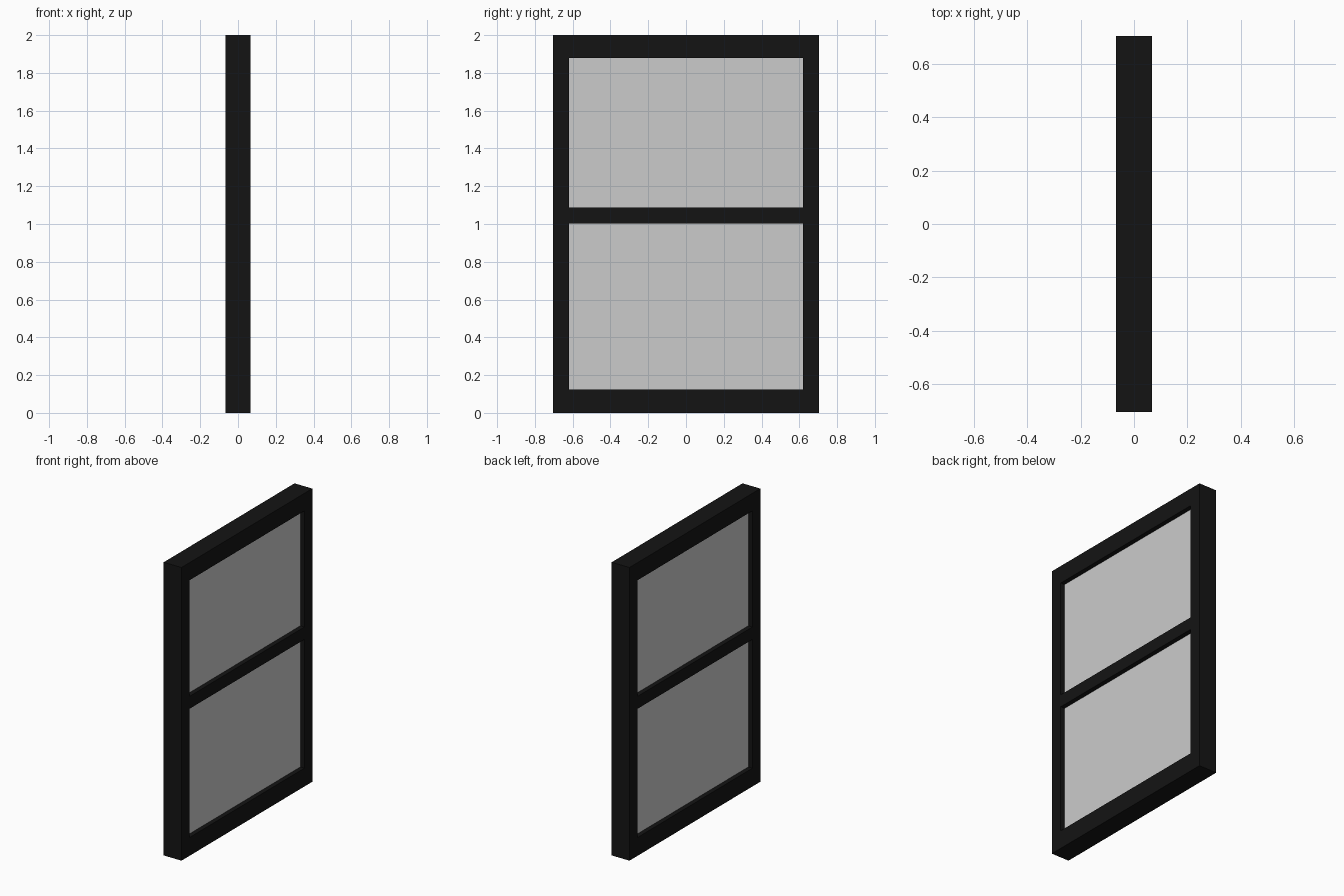
import bpy, bmesh
from mathutils import Vector

if "Cube" in bpy.data.objects:
    bpy.data.objects.remove(bpy.data.objects["Cube"])

HALF_DEPTH = 0.067
GLASS_HALF = 0.036
YS = [-0.705, -0.62, 0.62, 0.705]          # stile edges
ZS = [0.0, 0.125, 1.003, 1.088, 1.88, 2.0]  # rail edges
OPENINGS = {(1, 1), (1, 3)}                 # (column, row) cells left open

black = bpy.data.materials.new("black_paint")
black.diffuse_color = (0.007, 0.007, 0.007, 1)
black.use_nodes = True
black.node_tree.nodes["Principled BSDF"].inputs["Base Color"].default_value = black.diffuse_color


def panel(name, cells, half, mat=None):
    """Slab in the YZ plane made of the chosen grid cells, centred on x = 0."""
    bm = bmesh.new()
    grid = {}

    def vert(i, j):
        if (i, j) not in grid:
            grid[i, j] = bm.verts.new((-half, YS[i], ZS[j]))
        return grid[i, j]

    for i, j in cells:
        bm.faces.new([vert(i, j), vert(i + 1, j), vert(i + 1, j + 1), vert(i, j + 1)])
    geom = bmesh.ops.extrude_face_region(bm, geom=bm.faces[:], use_keep_orig=True)["geom"]
    moved = [g for g in geom if isinstance(g, bmesh.types.BMVert)]
    bmesh.ops.translate(bm, verts=moved, vec=Vector((2 * half, 0, 0)))
    bmesh.ops.recalc_face_normals(bm, faces=bm.faces[:])
    mesh = bpy.data.meshes.new(name)
    bm.to_mesh(mesh)
    bm.free()
    if mat:
        mesh.materials.append(mat)
    obj = bpy.data.objects.new(name, mesh)
    bpy.context.collection.objects.link(obj)
    return obj


# Window frame: stiles, top and bottom rails, middle rail
all_cells = [(i, j) for i in range(len(YS) - 1) for j in range(len(ZS) - 1)]
panel("window_frame", [c for c in all_cells if c not in OPENINGS], HALF_DEPTH, black)

# Recessed panes
panel("lower_pane", [(1, 1)], GLASS_HALF)
panel("upper_pane", [(1, 3)], GLASS_HALF)
